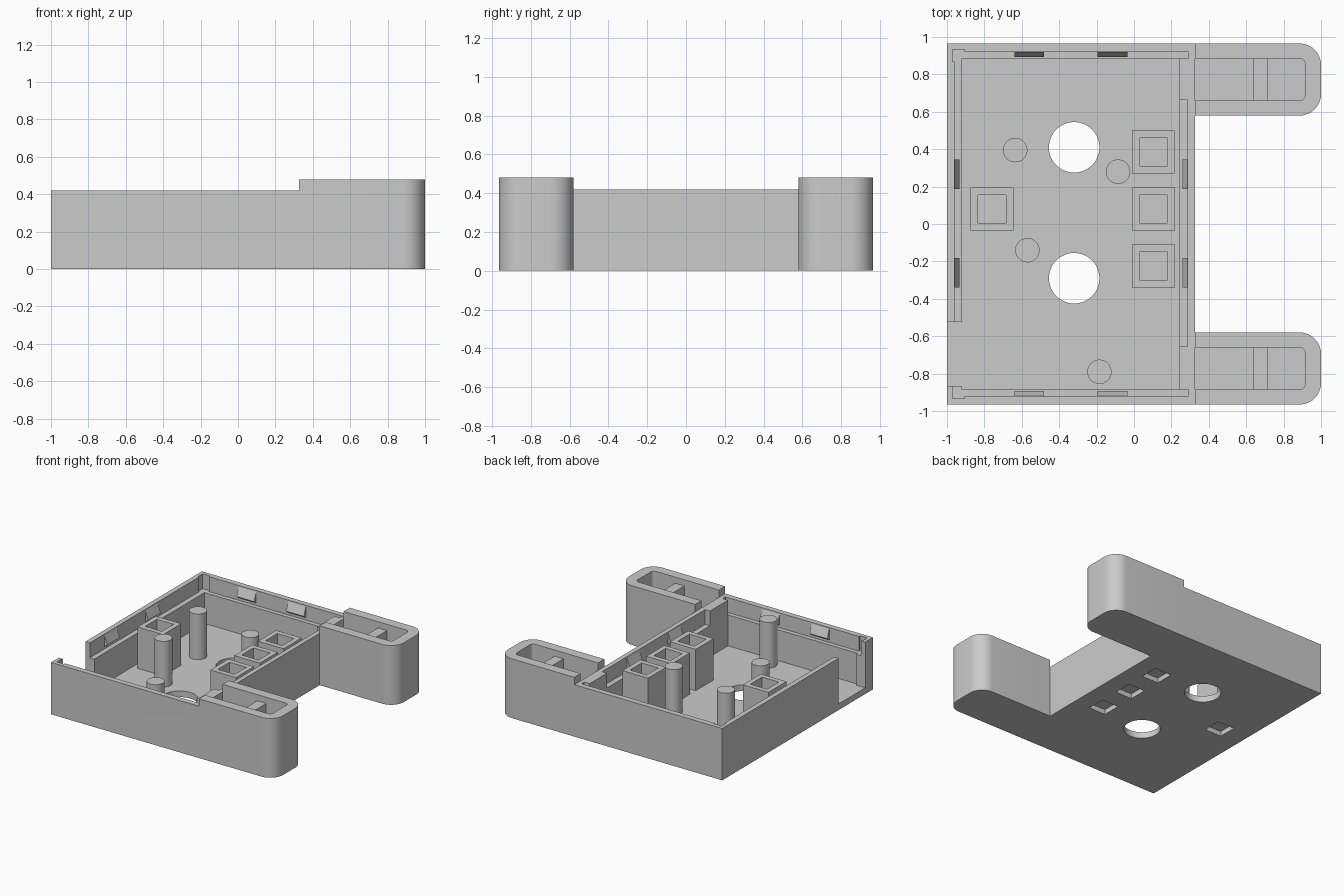
import bpy, bmesh, math

if "Cube" in bpy.data.objects:
    bpy.data.objects.remove(bpy.data.objects["Cube"])

grey = bpy.data.materials.new("plain grey")
grey.diffuse_color = (0.6, 0.6, 0.6, 1)
grey.use_nodes = True
grey.node_tree.nodes["Principled BSDF"].inputs["Base Color"].default_value = grey.diffuse_color


def prism(name, outline, z0, z1):
    """Extrude a flat xy outline from z0 to z1."""
    bm = bmesh.new()
    face = bm.faces.new([bm.verts.new((x, y, z0)) for x, y in outline])
    ext = bmesh.ops.extrude_face_region(bm, geom=[face])
    for v in ext["geom"]:
        if isinstance(v, bmesh.types.BMVert):
            v.co.z = z1
    bmesh.ops.recalc_face_normals(bm, faces=bm.faces)
    mesh = bpy.data.meshes.new(name)
    bm.to_mesh(mesh)
    bm.free()
    mesh.materials.append(grey)
    ob = bpy.data.objects.new(name, mesh)
    bpy.context.collection.objects.link(ob)
    return ob


def rect(x0, x1, y0, y1):
    return [(x0, y0), (x1, y0), (x1, y1), (x0, y1)]


def circle(cx, cy, r, n=48):
    return [(cx + r * math.cos(2 * math.pi * i / n),
             cy + r * math.sin(2 * math.pi * i / n)) for i in range(n)]


def arc(cx, cy, r, start, n=10):
    """Quarter arc, counter-clockwise from the start angle in degrees."""
    return [(cx + r * math.cos(math.radians(start + 90 * i / n)),
             cy + r * math.sin(math.radians(start + 90 * i / n))) for i in range(n + 1)]


def round_end(x0, x1, y0, y1, r):
    """Outline of a bar with its two +x corners rounded."""
    return ([(x0, y0)] + arc(x1 - r, y0 + r, r, -90)
            + arc(x1 - r, y1 - r, r, 0) + [(x0, y1)])


def cut(ob, outline, z0, z1):
    """Subtract a prism from an object and discard the cutter."""
    tool = prism("cutter", outline, z0, z1)
    tool.hide_render = True
    mod = ob.modifiers.new("cut", "BOOLEAN")
    mod.operation, mod.solver, mod.object = "DIFFERENCE", "EXACT", tool
    bpy.context.view_layer.update()
    result = bpy.data.meshes.new_from_object(
        ob.evaluated_get(bpy.context.evaluated_depsgraph_get()))
    ob.modifiers.clear()
    ob.data = result
    bpy.data.objects.remove(tool)


def smooth(ob):
    bpy.ops.object.select_all(action="DESELECT")
    ob.select_set(True)
    bpy.context.view_layer.objects.active = ob
    bpy.ops.object.shade_smooth_by_angle(angle=math.radians(30))


FLOOR, LEDGE, RIM, ARM_TOP = 0.05, 0.30, 0.42, 0.48
sockets = [(0.105, 0.385), (0.105, 0.08), (0.105, -0.225), (-0.76, 0.08)]

# Housing: tray with two rounded arms, as one C-shaped block
outline = ([(-1, -0.965)] + round_end(0.325, 1, -0.965, -0.58, 0.115)[1:]
           + [(0.325, -0.58)] + round_end(0.325, 1, 0.58, 0.965, 0.115)
           + [(-1, 0.965)])
housing = prism("housing", outline, 0, ARM_TOP)
cut(housing, rect(-1.1, 0.325, -1.1, 1.1), RIM, 0.6)

# Tray cavity, stepped rim and corner reliefs
cut(housing, rect(-0.92, 0.243, -0.885, 0.885), FLOOR, 0.6)
cut(housing, rect(-0.96, 0.243, -0.92, 0.92), LEDGE, 0.6)
cut(housing, rect(0.2, 0.287, -0.655, 0.663), LEDGE, 0.6)
for s in (-1, 1):
    ys = sorted((s * 0.885, s * 0.92))
    cut(housing, rect(0.2, 0.292, *ys), LEDGE, 0.6)
    ys = sorted((s * 0.87, s * 0.933))
    cut(housing, rect(-0.97, -0.905, *ys), LEDGE, 0.6)

# Cable opening in the left wall
cut(housing, rect(-1.1, -0.9, -0.865, -0.525), FLOOR, 0.6)

# Arm pockets
for s in (-1, 1):
    y0, y1 = sorted((s * 0.66, s * 0.885))
    cut(housing, round_end(0.325, 0.915, y0, y1, 0.03), FLOOR, 0.6)
    prism("arm_rib", rect(0.635, 0.715, y0, y1), FLOOR, 0.43)

# Round floor holes and square recesses under the sockets
for y in (0.41, -0.29):
    cut(housing, circle(-0.32, y, 0.135), -0.1, 0.2)
for x, y in sockets:
    cut(housing, rect(x - 0.075, x + 0.075, y - 0.075, y + 0.075), -0.1, 0.04)
smooth(housing)

# Square sockets
for x, y in sockets:
    box = prism("square_socket", rect(x - 0.115, x + 0.115, y - 0.115, y + 0.115), FLOOR, 0.385)
    cut(box, rect(x - 0.075, x + 0.075, y - 0.075, y + 0.075), 0.07, 0.6)

# Support posts
for x, y in [(-0.635, 0.395), (-0.085, 0.28), (-0.57, -0.14), (-0.185, -0.79)]:
    smooth(prism("support_post", circle(x, y, 0.065), FLOOR, RIM))


# Snap clips: small wedges on the inside of the rim
def clip(x, y, angle):
    bm = bmesh.new()
    profile = [(0, 0.32), (0.027, 0.34), (0, 0.41)]
    ends = [[bm.verts.new((w, d, z)) for d, z in profile] for w in (-0.079, 0.079)]
    for e in ends:
        bm.faces.new(e)
    for i in range(3):
        j = (i + 1) % 3
        bm.faces.new((ends[0][i], ends[0][j], ends[1][j], ends[1][i]))
    bmesh.ops.recalc_face_normals(bm, faces=bm.faces)
    mesh = bpy.data.meshes.new("snap_clip")
    bm.to_mesh(mesh)
    bm.free()
    mesh.materials.append(grey)
    ob = bpy.data.objects.new("snap_clip", mesh)
    ob.location = (x, y, 0)
    ob.rotation_euler.z = math.radians(angle)
    bpy.context.collection.objects.link(ob)


for x in (-0.56, -0.115):
    clip(x, 0.92, 180)
    clip(x, -0.92, 0)
for y in (0.265, -0.26):
    clip(-0.96, y, -90)
    clip(0.287, y, 90)
